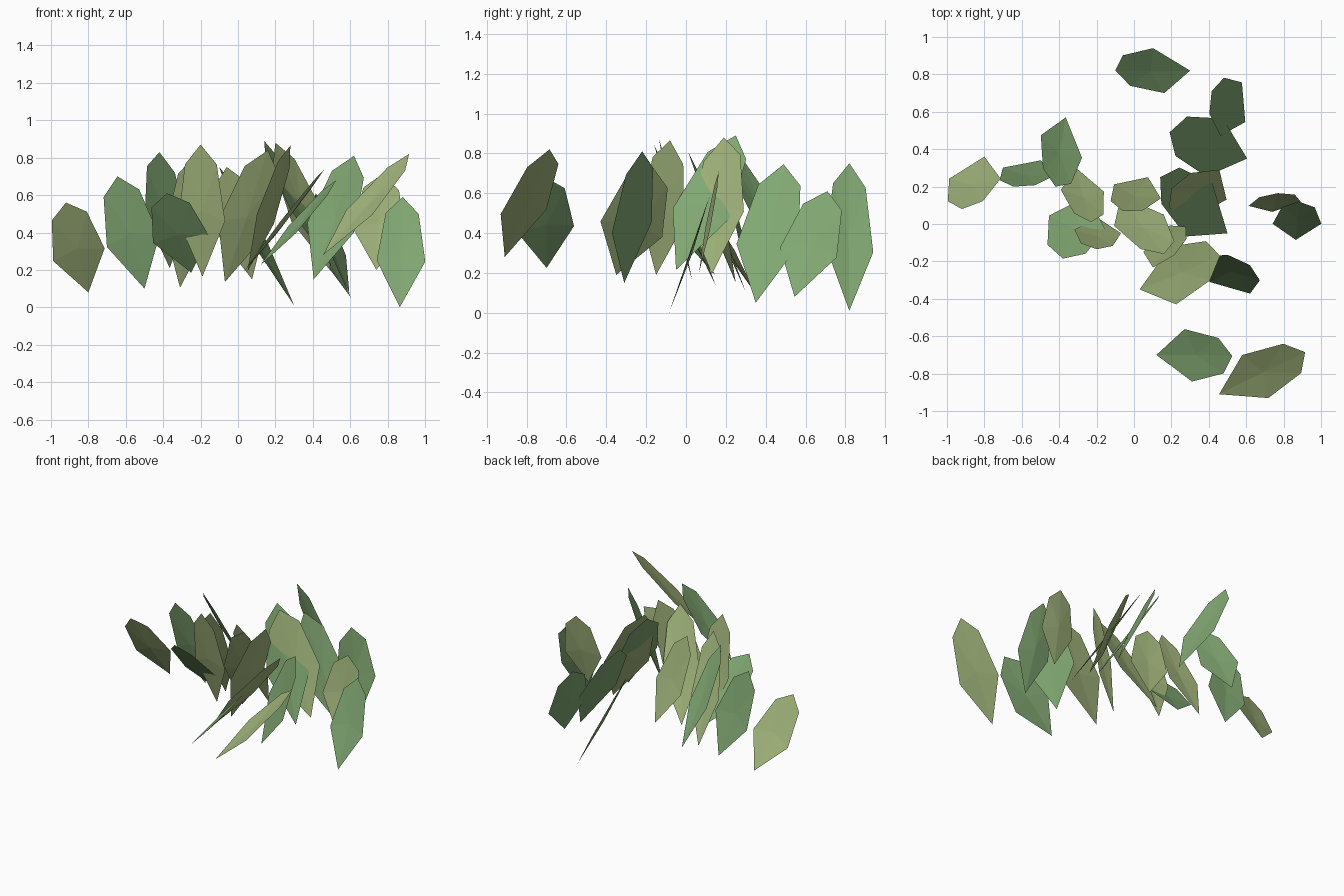
import bpy
from mathutils import Vector

# Each leaf: low pointed tip (x, y, z), raised blunt end (x, y, z), horizontal span across the blade (dx, dy)
GREEN = [
    (.30, .82, .01, -.10, .82, .75, .06, -.24),
    (.595, .545, .08, .415, .71, .61, .115, .285),
    (.605, .35, .05, .19, .49, .745, .09, .31),
    (.50, -.05, .215, .14, .25, .89, .14, .285),
    (.865, -.085, 0, .88, .12, .59, .26, 0),
    (.405, -.31, .15, .62, -.22, .81, .25, -.20),
    (.12, -.70, .225, .525, -.705, .68, -.04, .28),
    (-.25, .15, .185, -.38, -.185, .61, .30, -.07),
    (-.365, .57, .21, -.42, .20, .83, .22, -.12),
    (-.50, .34, .10, -.645, .20, .70, .28, -.04),
]
OLIVE = [
    (.495, .13, .195, .20, .19, .88, .17, .27),
    (.74, .065, .20, .77, .165, .71, .28, .02),
    (.03, -.35, .19, .46, -.17, .735, -.03, .31),
    (.455, -.91, .28, .915, -.685, .82, -.14, .23),
    (.075, .25, .15, -.06, .07, .75, .25, -.075),
    (-.07, .15, .135, .16, -.16, .84, .265, .06),
    (.05, -.15, .19, .28, -.08, .865, .09, .225),
    (-.19, .03, .165, -.20, -.135, .87, .25, -.02),
    (-.31, .30, .105, -.23, .01, .81, .23, -.01),
    (-.80, .36, .08, -.92, .08, .56, .275, .0),
]

# Blade outline: (position along midrib, share of half width)
OUTLINE = [(0, 0), (.42, 1), (.85, .68), (1, 0), (.85, -.68), (.42, -1)]


def material(name, color):
    m = bpy.data.materials.new(name)
    m.diffuse_color = color
    return m


def leaf(name, data, mat):
    tip, end = Vector(data[0:3]), Vector(data[3:6])
    axis = end - tip
    dx, dy = data[6:8]
    # keep the width square to the midrib
    side = Vector((dx, dy, -(dx * axis.x + dy * axis.y) / axis.z)) / 2
    normal = axis.cross(side).normalized()
    if normal.z < 0:
        normal.negate()
    verts = [tip + axis * s + side * w for s, w in OUTLINE]
    # slightly cupped centre
    verts.append(tip + axis * .5 - normal * .012)
    faces = [(i, (i + 1) % 6, 6) for i in range(6)]
    mesh = bpy.data.meshes.new(name)
    mesh.from_pydata(verts, [], faces)
    mesh.materials.append(mat)
    obj = bpy.data.objects.new(name, mesh)
    bpy.context.collection.objects.link(obj)


green = material("leaf_green", (.22, .39, .17, 1))
olive = material("leaf_olive", (.36, .46, .20, 1))
for label, rows, mat in (("green_leaf", GREEN, green), ("olive_leaf", OLIVE, olive)):
    for n, row in enumerate(rows, 1):
        leaf(f"{label}_{n}", row, mat)
